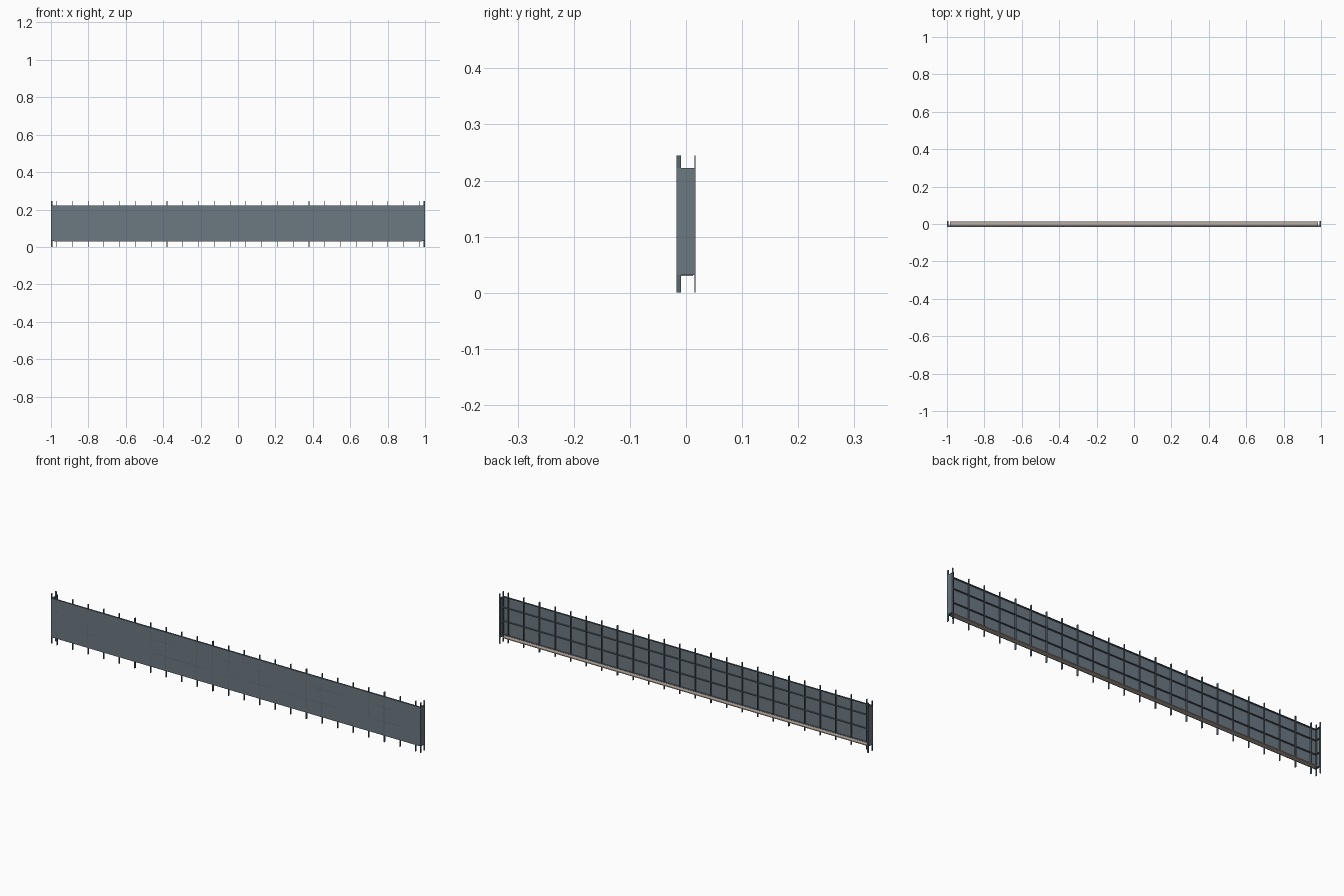
import bpy, bmesh

if "Cube" in bpy.data.objects:
    bpy.data.objects.remove(bpy.data.objects["Cube"])


def material(name, rgb):
    m = bpy.data.materials.new(name)
    m.diffuse_color = (*rgb, 1)
    m.use_nodes = True
    m.node_tree.nodes["Principled BSDF"].inputs["Base Color"].default_value = m.diffuse_color
    return m


GLASS = material("tinted_glass", (0.15, 0.19, 0.22))
FRAME = material("frame_metal", (0.10, 0.14, 0.17))
FLOOR = material("floor_beige", (0.50, 0.42, 0.36))


def boxes(name, limits, mat):
    """One object made of boxes given as (x0, x1, y0, y1, z0, z1)."""
    bm = bmesh.new()
    for x0, x1, y0, y1, z0, z1 in limits:
        vs = bmesh.ops.create_cube(bm, size=1)["verts"]
        for v in vs:
            v.co = (x1 if v.co.x > 0 else x0,
                    y1 if v.co.y > 0 else y0,
                    z1 if v.co.z > 0 else z0)
    me = bpy.data.meshes.new(name)
    bm.to_mesh(me)
    bm.free()
    me.materials.append(mat)
    ob = bpy.data.objects.new(name, me)
    bpy.context.collection.objects.link(ob)


def both_ends(x0, x1, *rest):
    return [(x0, x1, *rest), (-x1, -x0, *rest)]


Y0, Y1 = -0.0165, 0.0165      # outer face and back edge
DEPTH, W, T = 0.008, 0.003, 0.0006
Z0, Z1, TOP = 0.032, 0.222, 0.245
BAYS, HALF = 23, 0.97
LEVELS = [0.0335, 0.101, 0.168, 0.2205]

# glazing: one pane per bay and storey, plus the end returns
columns = [-1] + [-HALF + 2 * HALF * i / BAYS for i in range(BAYS + 1)] + [1]
rows = [Z0, LEVELS[1], LEVELS[2], Z1]
panes = [(a, b, Y0, Y0 + T, c, d)
         for a, b in zip(columns, columns[1:]) for c, d in zip(rows, rows[1:])]
boxes("front_glass", panes, GLASS)
side = []
for c, d in zip(rows, rows[1:]):
    side += both_ends(1 - T, 1, Y0, Y1, c, d)
boxes("end_glass", side, GLASS)

# vertical fins standing above and below the glass
fins = [(x - W / 2, x + W / 2, Y0, Y0 + DEPTH, 0, TOP) for x in columns[1:-1]]
fins += both_ends(1 - W, 1, Y0, Y0 + DEPTH, 0, TOP)
boxes("front_mullions", fins, FRAME)
boxes("end_mullions", both_ends(1 - DEPTH, 1, Y1 - 0.0015, Y1, 0, TOP), FRAME)

# horizontal rails along the front and the returns
rails, returns = [], []
for z in LEVELS:
    rails.append((-1, 1, Y0, Y0 + DEPTH, z - W / 2, z + W / 2))
    returns += both_ends(1 - DEPTH, 1, Y0 + DEPTH, Y1, z - W / 2, z + W / 2)
boxes("front_transoms", rails, FRAME)
boxes("end_transoms", returns, FRAME)

# narrow floor strip behind the glazing
boxes("floor_strip", [(-0.985, 0.985, Y0 + DEPTH, 0.0125, 0.030, 0.034)], FLOOR)
